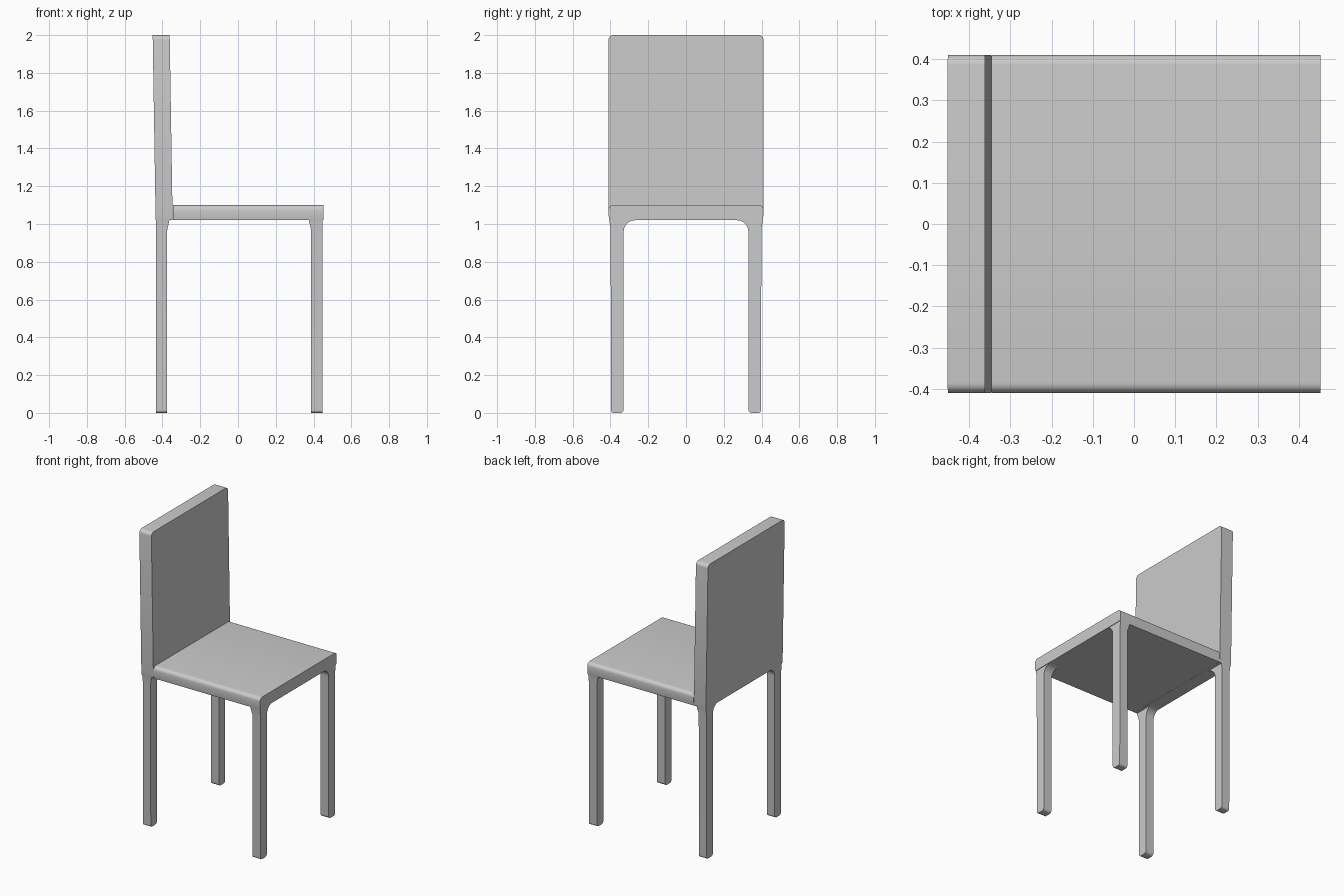
import bpy, bmesh, math
from mathutils import Vector

if "Cube" in bpy.data.objects:
    bpy.data.objects.remove(bpy.data.objects["Cube"])


def rounded(points, steps=6):
    """Turn (y, z, radius) corners into an outline with rounded corners."""
    out = []
    n = len(points)
    for i, (y, z, r) in enumerate(points):
        p = Vector((y, z))
        if r == 0:
            out.append(p)
            continue
        a = (Vector(points[i - 1][:2]) - p).normalized()
        b = (Vector(points[(i + 1) % n][:2]) - p).normalized()
        half = a.angle(b) / 2
        d = r / math.tan(half)
        centre = p + (a + b).normalized() * (r / math.sin(half))
        start, end = p + a * d - centre, p + b * d - centre
        sweep = start.angle_signed(end)
        t0 = math.atan2(start.y, start.x)
        for k in range(steps + 1):
            t = t0 - sweep * k / steps
            out.append(centre + Vector((math.cos(t), math.sin(t))) * r)
    return out


def extrude_profile(name, points, back_x, front_x):
    """Extrude a YZ outline along x; back_x and front_x give x from height."""
    outline = rounded(points)
    bm = bmesh.new()
    rear = [bm.verts.new((back_x(p.y), p.x, p.y)) for p in outline]
    front = [bm.verts.new((front_x(p.y), p.x, p.y)) for p in outline]
    bm.faces.new(rear)
    bm.faces.new(front[::-1])
    for i in range(len(rear)):
        j = (i + 1) % len(rear)
        bm.faces.new((rear[i], front[i], front[j], rear[j]))
    bmesh.ops.recalc_face_normals(bm, faces=bm.faces)
    mesh = bpy.data.meshes.new(name)
    bm.to_mesh(mesh)
    bm.free()
    obj = bpy.data.objects.new(name, mesh)
    bpy.context.collection.objects.link(obj)
    bpy.ops.object.select_all(action='DESELECT')
    obj.select_set(True)
    bpy.context.view_layer.objects.active = obj
    bpy.ops.object.shade_smooth_by_angle(angle=math.radians(30))
    return obj


def symmetric(half):
    return half + [(-y, z, r) for y, z, r in reversed(half)]


# Seat slab with rounded upper side edges
seat = symmetric([(0.41, 1.10, 0.025), (0.41, 1.045, 0), (0.406, 1.02, 0)])
extrude_profile("seat", seat, lambda z: -0.345, lambda z: 0.452)

# Backrest, leaning slightly backwards
back = symmetric([(0.41, 2.0, 0.025), (0.41, 1.045, 0), (0.406, 1.02, 0)])
lean = lambda z: -0.016 * (z - 1.02)
extrude_profile("backrest", back,
                lambda z: -0.436 + lean(z), lambda z: -0.346 + lean(z))

# Legs, flaring into the seat at the top
leg = [(0.408, 1.035, 0), (0.406, 1.02, 0), (0.399, 0.97, 0), (0.397, 0, 0.015),
       (0.33, 0, 0.02), (0.33, 1.02, 0.06), (0.265, 1.02, 0), (0.265, 1.035, 0)]
flare = lambda z: 0.012 * max(0, min(1, (z - 0.96) / 0.06)) ** 2
for side, s in (("left", -1), ("right", 1)):
    outline = [(s * y, z, r) for y, z, r in leg]
    extrude_profile("front_leg_" + side, outline,
                    lambda z: 0.387 - flare(z), lambda z: 0.448)
    extrude_profile("rear_leg_" + side, outline,
                    lambda z: -0.433, lambda z: -0.375 + flare(z))
